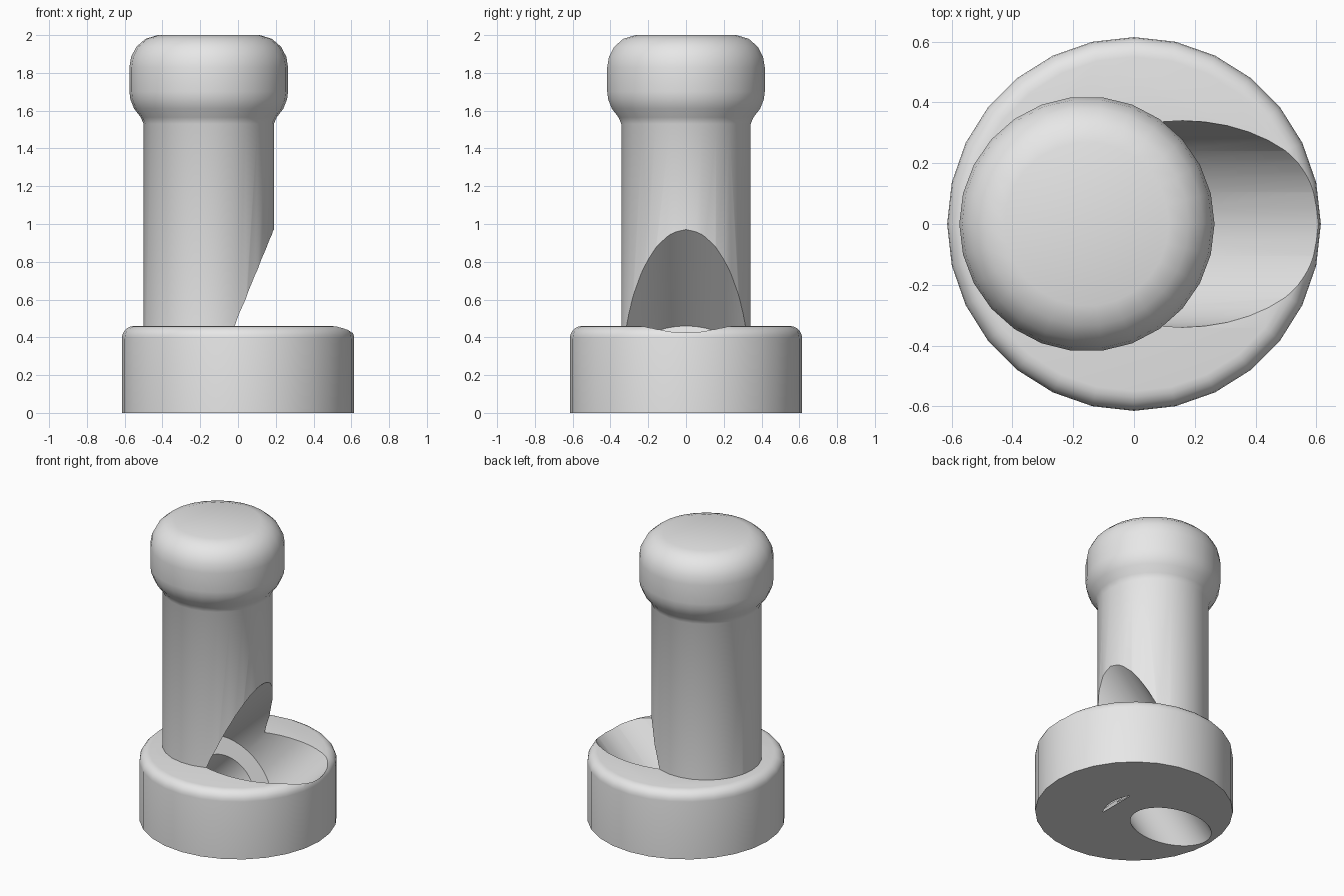
import bpy, bmesh, math

cube = bpy.data.objects.get("Cube")
if cube:
    bpy.data.objects.remove(cube, do_unlink=True)

grey = bpy.data.materials.new("plain_grey")
grey.use_nodes = True
colour = (0.8, 0.8, 0.8, 1.0)
grey.diffuse_color = colour
grey.node_tree.nodes["Principled BSDF"].inputs["Base Color"].default_value = colour


def lathe(name, profile, sides, location=(0, 0, 0), tilt=0):
    """Turn a (radius, height) profile into a closed solid around local z."""
    bm = bmesh.new()
    rings = [[bm.verts.new((r * math.cos(math.tau * i / sides),
                            r * math.sin(math.tau * i / sides), z))
              for i in range(sides)] for r, z in profile]
    for low, high in zip(rings, rings[1:]):
        for i in range(sides):
            j = (i + 1) % sides
            bm.faces.new((low[i], low[j], high[j], high[i]))
    bm.faces.new(rings[0][::-1])
    bm.faces.new(rings[-1])
    bmesh.ops.recalc_face_normals(bm, faces=bm.faces)
    mesh = bpy.data.meshes.new(name)
    bm.to_mesh(mesh)
    bm.free()
    mesh.materials.append(grey)
    ob = bpy.data.objects.new(name, mesh)
    bpy.context.collection.objects.link(ob)
    ob.location = location
    ob.rotation_euler.y = tilt
    return ob


def combine(target, tool, operation):
    """Apply a boolean and remove the tool."""
    mod = target.modifiers.new(operation.lower(), 'BOOLEAN')
    mod.operation, mod.object, mod.solver = operation, tool, 'EXACT'
    bpy.context.view_layer.objects.active = target
    bpy.ops.object.modifier_apply(modifier=mod.name)
    bpy.data.objects.remove(tool, do_unlink=True)


# Round base with a softened top edge
radius, height, soft = 0.615, 0.46, 0.065
edge = [(radius - soft + soft * math.cos(a), height - soft + soft * math.sin(a))
        for a in (math.radians(18 * k) for k in range(6))]
stand = lathe("slotted_stand", [(radius, 0)] + edge, 28)

# Offset post with a rounded head
post = lathe("post", [
    (0.345, 0.25), (0.345, 1.53), (0.36, 1.565), (0.395, 1.61), (0.415, 1.66),
    (0.42, 1.7), (0.42, 1.83), (0.411, 1.885), (0.383, 1.938), (0.335, 1.98),
    (0.27, 2.0)], 26, (-0.155, 0, 0))
combine(stand, post, 'UNION')

# Stepped slanted bore: wide scoop above, narrow hole out through the bottom
bore = lathe("bore_cutter", [(0.2, -0.8), (0.2, 0), (0.34, 0), (0.34, 1.5)],
             40, (-0.08, 0, 0.22), math.radians(45))
combine(stand, bore, 'DIFFERENCE')

# Smooth shading with crisp cut edges
bpy.ops.object.select_all(action='DESELECT')
stand.select_set(True)
bpy.context.view_layer.objects.active = stand
bpy.ops.object.shade_smooth_by_angle(angle=math.radians(30))
